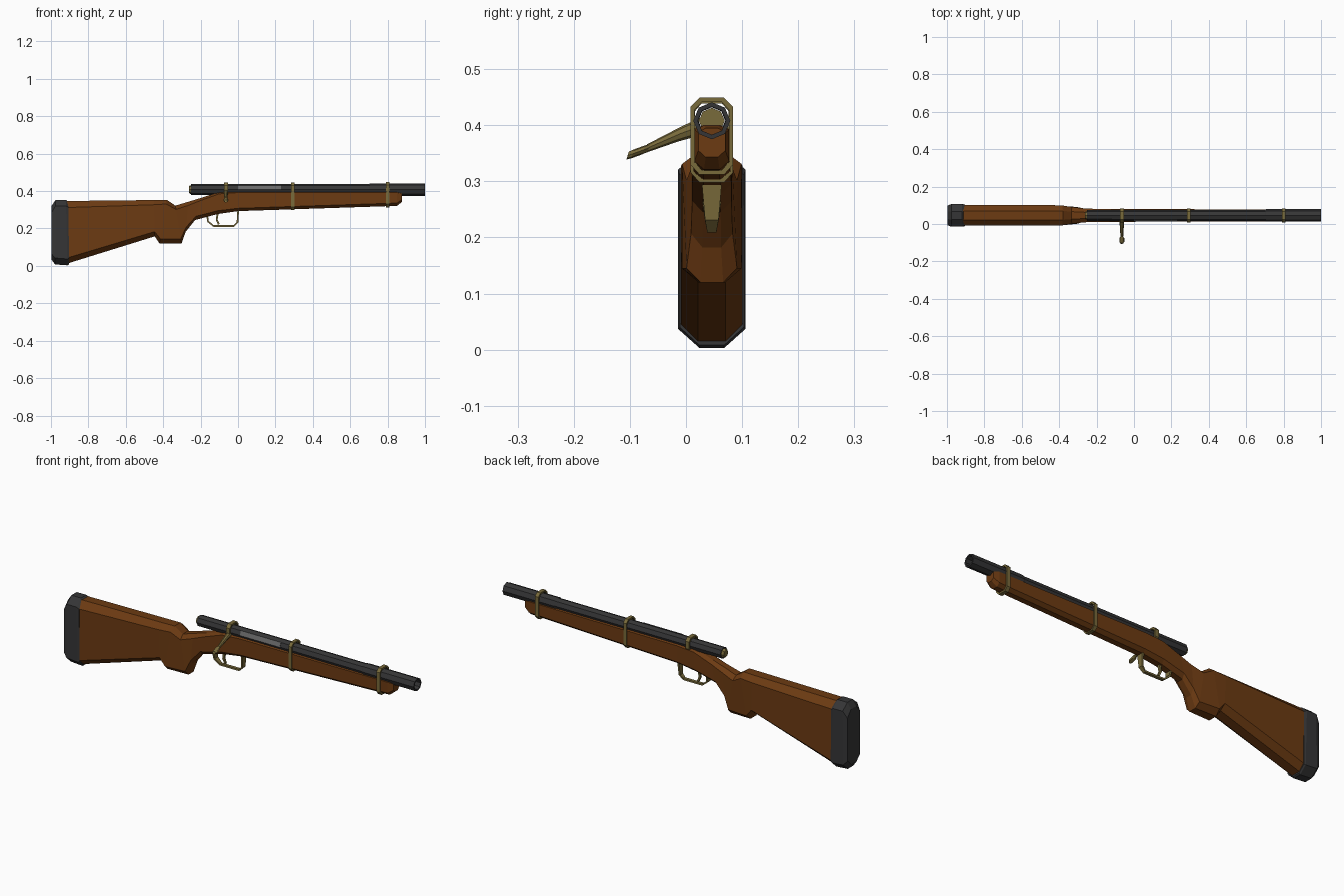
import bpy, bmesh, math
from mathutils import Vector

cube = bpy.data.objects.get("Cube")
if cube:
    bpy.data.objects.remove(cube, do_unlink=True)

YC = 0.046   # centre plane of the gun
ZB = 0.408   # barrel axis height


def material(name, rgb):
    m = bpy.data.materials.new(name)
    m.diffuse_color = (*rgb, 1)
    m.use_nodes = True
    m.node_tree.nodes["Principled BSDF"].inputs["Base Color"].default_value = (*rgb, 1)
    return m


wood = material("brown wood", (0.15, 0.043, 0.006))
steel = material("dark steel", (0.036, 0.036, 0.037))
brass = material("aged brass", (0.19, 0.145, 0.043))
bare = material("bare metal", (0.14, 0.14, 0.14))


def loft(name, rings, mat, closed=False):
    """Skin rings of equal size; closed joins last to first, else both ends are capped."""
    bm = bmesh.new()
    vs = [[bm.verts.new(p) for p in r] for r in rings]
    n = len(vs[0])
    pairs = list(zip(vs, vs[1:])) + ([(vs[-1], vs[0])] if closed else [])
    for a, b in pairs:
        for i in range(n):
            j = (i + 1) % n
            bm.faces.new((a[i], a[j], b[j], b[i]))
    if not closed:
        bm.faces.new(vs[0])
        bm.faces.new(vs[-1])
    bmesh.ops.recalc_face_normals(bm, faces=bm.faces)
    me = bpy.data.meshes.new(name)
    bm.to_mesh(me)
    bm.free()
    me.materials.append(mat)
    ob = bpy.data.objects.new(name, me)
    bpy.context.collection.objects.link(ob)
    return ob


def octagon(xt, zt, xb, zb, hw, flat, dt, db):
    """Chamfered section; top and bottom may sit at different x."""
    half = [(zb, flat), (zb + db, hw), (zt - dt, hw), (zt, flat)]
    pts = [(z, y) for z, y in half] + [(z, -y) for z, y in reversed(half)]
    return [(xb + (xt - xb) * (z - zb) / (zt - zb), YC + y, z) for z, y in pts]


def ring(x, r, n=8):
    return [(x, YC + r * math.sin(k * math.tau / n), ZB + r * math.cos(k * math.tau / n))
            for k in range(n)]


def strip(name, path, thick, mat):
    """Flat bar along (x, z, half width) points in the centre plane."""
    rings = []
    for i, (x, z, w) in enumerate(path):
        a, b = path[max(i - 1, 0)], path[min(i + 1, len(path) - 1)]
        t = Vector((b[0] - a[0], b[1] - a[1])).normalized()
        nx, nz = -t.y * thick / 2, t.x * thick / 2
        rings.append([(x + s * nx, YC + u * w, z + s * nz)
                      for s, u in ((1, 1), (1, -1), (-1, -1), (-1, 1))])
    return loft(name, rings, mat)


# Stock: top x, top z, bottom x, bottom z, half width, top chamfer, bottom chamfer
sections = [
    (-0.915, 0.347, -0.915, 0.012, 0.055, 0.035, 0.030),
    (-0.450, 0.352, -0.445, 0.158, 0.055, 0.025, 0.025),
    (-0.380, 0.353, -0.420, 0.120, 0.053, 0.022, 0.025),
    (-0.335, 0.322, -0.302, 0.120, 0.045, 0.020, 0.025),
    (-0.265, 0.343, -0.280, 0.182, 0.037, 0.020, 0.025),
    (-0.200, 0.363, -0.230, 0.245, 0.035, 0.015, 0.020),
    (-0.100, 0.395, -0.110, 0.277, 0.035, 0.010, 0.018),
    (0.000, 0.400, 0.000, 0.293, 0.034, 0.008, 0.015),
    (0.850, 0.400, 0.850, 0.321, 0.031, 0.008, 0.015),
    (0.878, 0.395, 0.878, 0.343, 0.024, 0.008, 0.012),
]
loft("stock", [octagon(*s[:5], s[4] * 0.45, *s[5:]) for s in sections], wood)

# Butt pad with rounded-off ends
loft("butt_pad", [
    octagon(-0.996, 0.322, -0.998, 0.035, 0.052, 0.020, 0.035, 0.030),
    octagon(-0.975, 0.353, -0.978, 0.008, 0.060, 0.022, 0.032, 0.034),
    octagon(-0.920, 0.353, -0.912, 0.003, 0.060, 0.022, 0.032, 0.034),
    octagon(-0.906, 0.343, -0.904, 0.008, 0.057, 0.022, 0.032, 0.032)], steel)

# Hollow barrel, slightly thicker toward the muzzle
loft("barrel", [ring(-0.25, 0.029), ring(0.70, 0.030), ring(0.705, 0.033), ring(1.0, 0.033),
                ring(1.0, 0.025), ring(-0.25, 0.024)], steel, closed=True)
loft("bolt_end", [ring(-0.262, 0.018), ring(-0.255, 0.023), ring(-0.235, 0.023)], brass)

# Ejection port plate on the upper front facet
c, s = math.cos(math.pi / 4), math.sin(math.pi / 4)
r0, r1 = 0.027, 0.0315
loft("ejection_port", [[(x, YC - r0, ZB), (x, YC - r1, ZB),
                        (x, YC - r1 * s, ZB + r1 * c), (x, YC - r0 * s, ZB + r0 * c)]
                       for x in (0.0, 0.23)], bare)


# Bands around barrel and stock
def band(name, x, zt, zb, hw, w):
    outer = [octagon(q, zt, q, zb, hw, 0.022, 0.016, 0.018) for q in (x - w, x + w)]
    inner = [octagon(q, zt - 0.008, q, zb + 0.008, hw - 0.007, 0.018, 0.014, 0.016)
             for q in (x + w, x - w)]
    loft(name, outer + inner, brass, closed=True)


band("rear_band", 0.293, 0.447, 0.298, 0.038, 0.009)
band("front_band", 0.80, 0.449, 0.312, 0.038, 0.010)
band("bolt_collar", -0.065, 0.447, 0.375, 0.037, 0.011)


# Bolt handle reaching out to the front: y, z, half size in x, half height
def bar(name, stations, mat):
    rings = []
    for y, z, hx, hz in stations:
        rings.append([(-0.065 + hx * math.cos(k * math.tau / 8), y + 0.3 * hz * math.sin(k * math.tau / 8),
                       z + hz * math.sin(k * math.tau / 8)) for k in range(8)])
    loft(name, rings, mat)


bar("bolt_handle", [(0.02, 0.396, 0.013, 0.017), (-0.01, 0.385, 0.011, 0.014),
                    (-0.072, 0.358, 0.007, 0.008)], brass)
bar("bolt_knob", [(-0.066, 0.360, 0.007, 0.007), (-0.076, 0.356, 0.013, 0.008),
                  (-0.095, 0.349, 0.013, 0.008), (-0.104, 0.346, 0.008, 0.007)], brass)

# Trigger guard and trigger
strip("trigger_guard", [(-0.166, 0.275, 0.018), (-0.160, 0.237, 0.013), (-0.130, 0.213, 0.008),
                        (-0.022, 0.213, 0.008), (-0.003, 0.232, 0.012), (0.001, 0.300, 0.018)],
      0.009, brass)
strip("trigger", [(-0.108, 0.285, 0.007), (-0.114, 0.248, 0.006), (-0.103, 0.222, 0.004)],
      0.010, brass)
